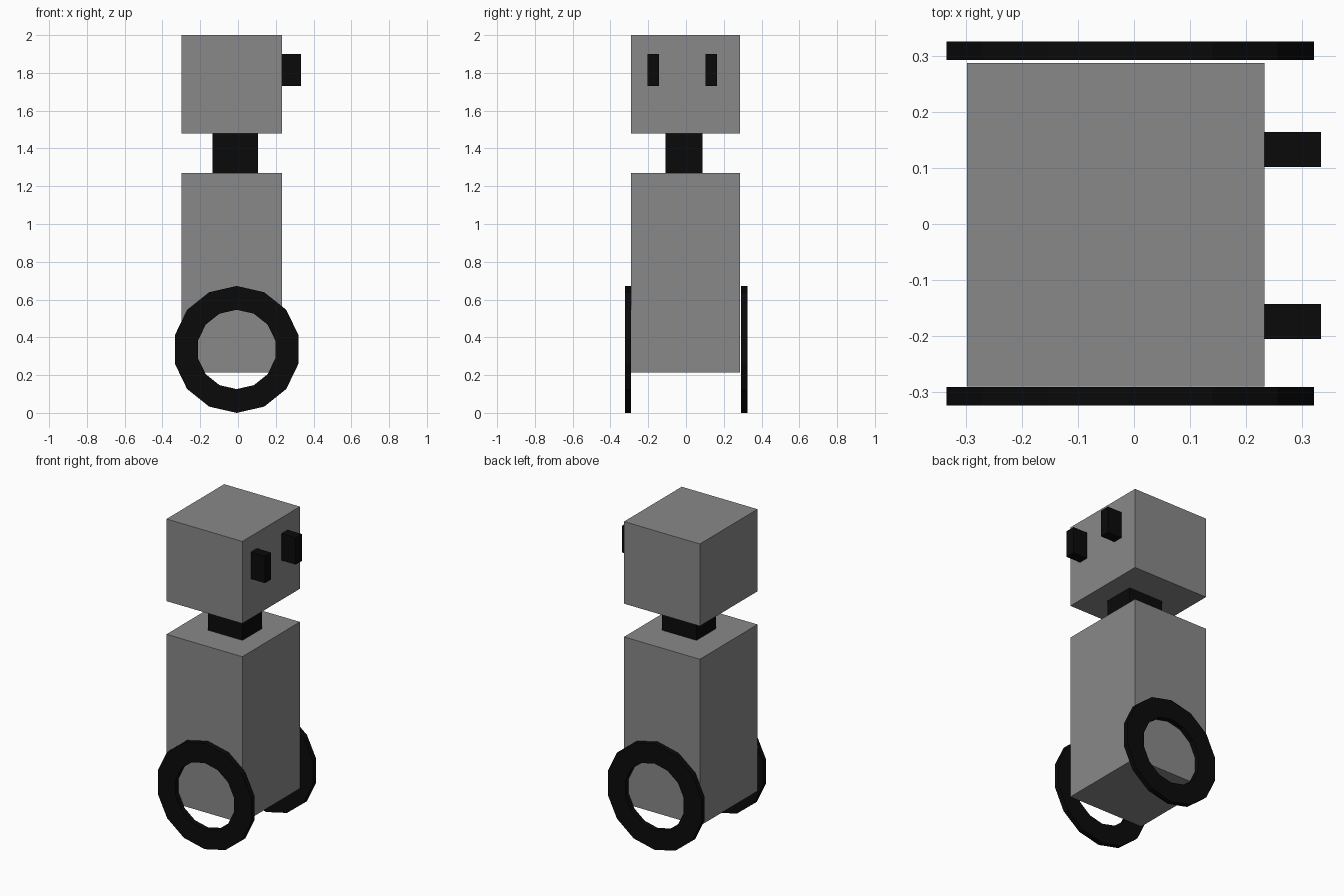
import bpy, bmesh
from math import pi, sin, cos

cube = bpy.data.objects.get("Cube")
if cube:
    bpy.data.objects.remove(cube, do_unlink=True)


def material(name, value):
    mat = bpy.data.materials.new(name)
    mat.use_nodes = True
    color = (value, value, value, 1)
    mat.diffuse_color = color
    mat.node_tree.nodes["Principled BSDF"].inputs["Base Color"].default_value = color
    return mat


grey = material("grey shell", 0.25)
black = material("black rubber", 0.003)


def finish(bm, name, mat):
    bmesh.ops.recalc_face_normals(bm, faces=bm.faces)
    mesh = bpy.data.meshes.new(name)
    bm.to_mesh(mesh)
    bm.free()
    mesh.materials.append(mat)
    obj = bpy.data.objects.new(name, mesh)
    bpy.context.collection.objects.link(obj)
    return obj


def box(name, low, high, mat):
    bm = bmesh.new()
    bmesh.ops.create_cube(bm, size=1)
    for v in bm.verts:
        v.co = [(a + b) / 2 + c * (b - a) for a, b, c in zip(low, high, v.co)]
    return finish(bm, name, mat)


def ring(name, y_low, y_high, mat, sides=14, outer=0.336, inner=0.21):
    # Square-section ring standing upright, with a corner at the top
    bm = bmesh.new()
    section = [(outer, y_low), (outer, y_high), (inner, y_high), (inner, y_low)]
    loops = []
    for i in range(sides):
        a = 2 * pi * i / sides
        loops.append([bm.verts.new((r * sin(a) - 0.007, y, r * cos(a) + outer))
                      for r, y in section])
    for i, here in enumerate(loops):
        there = loops[(i + 1) % sides]
        for j in range(4):
            k = (j + 1) % 4
            bm.faces.new((here[j], here[k], there[k], there[j]))
    return finish(bm, name, mat)


# Body, neck and head
box("body", (-0.298, -0.29, 0.215), (0.233, 0.287, 1.27), grey)
box("neck", (-0.135, -0.108, 1.26), (0.107, 0.088, 1.49), black)
box("head", (-0.298, -0.29, 1.48), (0.233, 0.287, 2.0), grey)

# Eyes on the +x face
for name, y in (("front_eye", -0.174), ("back_eye", 0.133)):
    box(name, (0.225, y - 0.031, 1.73), (0.333, y + 0.031, 1.9), black)

# Wheels on both sides
ring("front_wheel", -0.324, -0.291, black)
ring("back_wheel", 0.292, 0.325, black)
